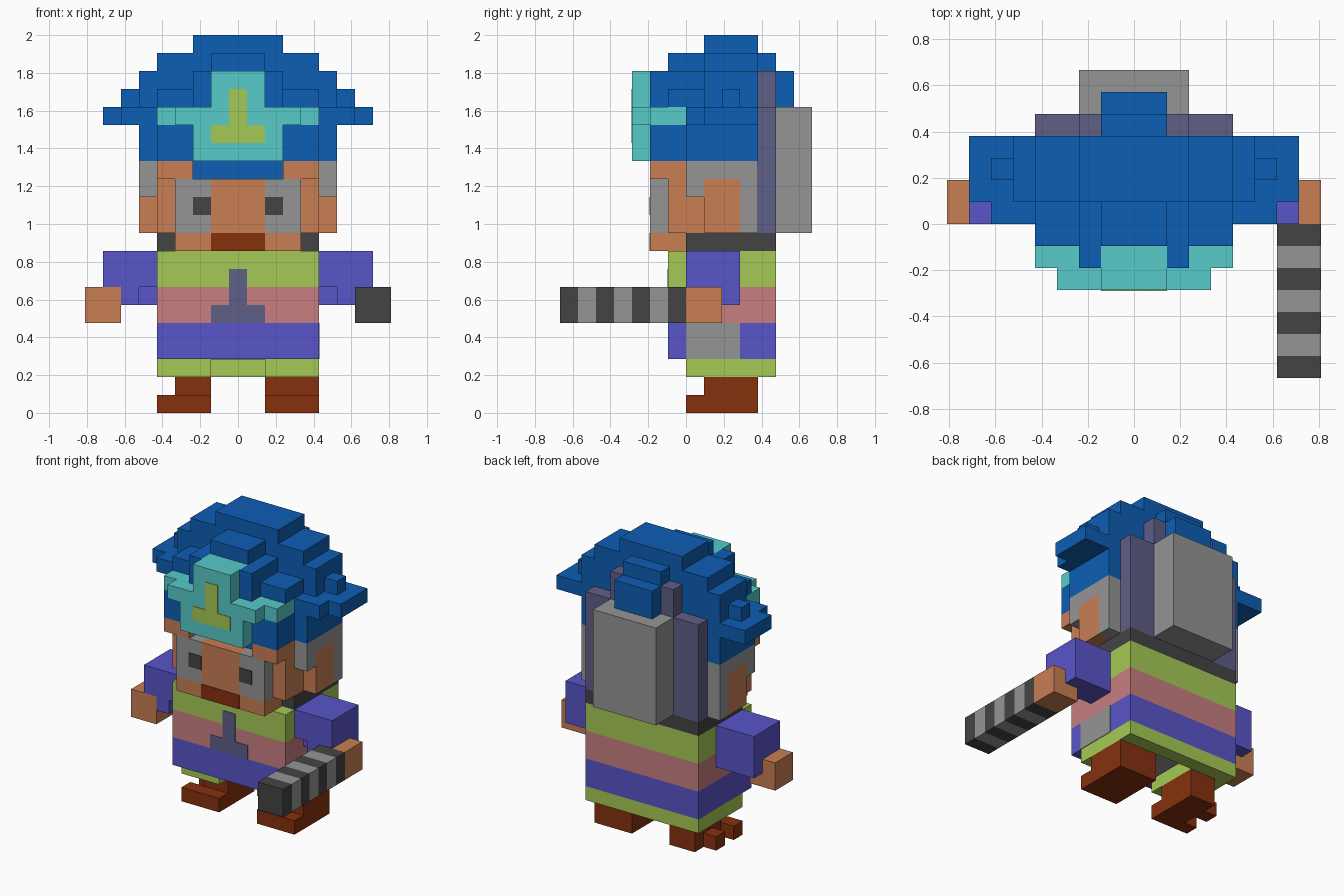
import bpy
import bmesh
from mathutils import Vector

old = bpy.data.objects.get("Cube")
if old:
    bpy.data.objects.remove(old, do_unlink=True)

UNIT = 2 / 21    # edge of one block
SKIN = 0.04      # thickness of painted plates, in blocks


def linear(c):
    c /= 255
    return c / 12.92 if c <= 0.04045 else ((c + 0.055) / 1.055) ** 2.4


def material(name, hex_code):
    mat = bpy.data.materials.new(name)
    rgb = [linear(c) for c in bytes.fromhex(hex_code)]
    mat.diffuse_color = (*rgb, 1)
    mat.use_nodes = True
    shader = mat.node_tree.nodes["Principled BSDF"]
    shader.inputs["Base Color"].default_value = (*rgb, 1)
    shader.inputs["Roughness"].default_value = 0.9
    return mat


blue = material("hat blue", "0D5EB4")
teal = material("badge teal", "57CBCA")
lime = material("lime", "A5C955")
orange = material("skin orange", "C87E54")
grey = material("grey", "959595")
dark = material("dark grey", "444444")
brown = material("brown", "86310E")
violet = material("violet", "5955C9")
mauve = material("mauve", "5F5E87")
pink = material("pink", "C87F81")


def blocks(name, mat, *boxes, mirror=False):
    """One object from boxes given as x, y and z ranges in block units."""
    bm = bmesh.new()
    for x0, x1, y0, y1, z0, z1 in boxes:
        spans = [(x0, x1), (-x1, -x0)] if mirror else [(x0, x1)]
        for a, b in spans:
            low, high = Vector((a, y0, z0)), Vector((b, y1, z1))
            verts = bmesh.ops.create_cube(bm, size=1)["verts"]
            bmesh.ops.scale(bm, vec=(high - low) * UNIT, verts=verts)
            bmesh.ops.translate(bm, vec=(low + high) * UNIT / 2, verts=verts)
    mesh = bpy.data.meshes.new(name)
    bm.to_mesh(mesh)
    bm.free()
    mesh.materials.append(mat)
    obj = bpy.data.objects.new(name, mesh)
    bpy.context.collection.objects.link(obj)
    return obj


def centred(half, *ranges):
    return (-half, half, *ranges)


def emblem(name, mat, front, bottom):
    """Upside-down T painted on a front face."""
    blocks(name, mat,
           centred(1.5, front - SKIN, front, bottom, bottom + 1),
           centred(0.5, front - SKIN, front, bottom + 1, bottom + 3))


# Feet: a plain left shoe and a right shoe with side toes
blocks("left_foot", brown, (1.5, 4.5, 0, 4, 0, 1), (1.5, 4.5, 1, 4, 1, 2))
blocks("right_foot", brown,
       (-3.5, -1.5, 0, 4, 0, 1), (-3.5, -1.5, 1, 4, 1, 2),
       *[(-4.5, -3.5, y, y + 1, 0, 1) for y in (0, 2)])

# Coat: hem open between the legs, then three bands
blocks("coat_hem", lime, (1.5, 4.5, 0, 5, 2, 3), (0, 1.5, 4, 5, 2, 3),
       mirror=True)
for name, mat, z in (("coat_skirt", violet, 3), ("coat_waist", pink, 5),
                     ("coat_chest", lime, 7)):
    blocks(name, mat, centred(4.5, -1, 5, z, z + 2))
blocks("coat_lining", grey, centred(1.5, 0, 4, 3 - SKIN, 3))
blocks("side_patch", grey, (4.5, 4.5 + SKIN, 0, 3, 3, 5))
emblem("coat_emblem", mauve, -1, 5)

# Arms and hands
blocks("sleeves", violet, (4.5, 7.5, 0, 3, 7, 9), (5.5, 6.5, 0, 3, 6, 7),
       (6.5, 7.5, 2, 3, 6, 7), (4.5, 5.5, 1, 3, 6, 7), mirror=True)
blocks("hands", orange, (6.5, 8.5, 0, 2, 5, 7), mirror=True)

# Striped baton held forward in the left hand
for i in range(7):
    blocks("baton_stripe", grey if i % 2 else dark,
           (6.5, 8.5, -i - 1, -i, 5, 7))

# Neck, chin and mouth
blocks("collar", dark, centred(4.5, 0, 5, 9, 10))
blocks("chin", orange, centred(3.5, -2, 0, 9, 10))
blocks("mouth", brown, centred(1.5, -2 - SKIN, -2, 9, 10))

# Face
blocks("face", orange, centred(4.5, -1, 1, 10, 13),
       centred(1.5, -2, -1, 10, 13))
blocks("cheeks", grey, (1.5, 3.5, -2, -1, 10, 13), mirror=True)
blocks("eyes", dark, (1.5, 2.5, -2 - SKIN, -2, 11, 12), mirror=True)
blocks("temples", orange, (2.5, 4.5, -2, 0, 13, 14), mirror=True)

# Side hair around the ears
blocks("skull", grey, centred(4.5, 1, 4, 10, 14))
blocks("side_hair", grey, (4.5, 5.5, 0, 4, 13, 14), (4.5, 5.5, 0, 1, 12, 13),
       (4.5, 5.5, 3, 4, 10, 13), mirror=True)
blocks("ears", orange, (4.5, 5.5, 1, 3, 10, 13), mirror=True)

# Hat: cap, stepped crown and brim
blocks("hat_cap", blue, centred(2.5, -1, 1, 13, 14),
       centred(4.5, -2, 0, 14, 16), centred(5.5, 0, 4, 14, 16))
blocks("hat_brim", blue, centred(2.5, -2, 0, 16, 17),
       centred(6.5, 0, 1, 16, 17), centred(7.5, 1, 4, 16, 17))
blocks("hat_crown", blue,
       centred(4.5, -1, 1, 17, 18), centred(2.5, -1, 1, 18, 19),
       centred(5.5, 1, 4, 17, 19), centred(4.5, 1, 4, 19, 20),
       centred(1.5, -1, 1, 19, 20), centred(2.5, 1, 4, 20, 21))
blocks("hat_back", blue, centred(1.5, 4, 6, 17, 19),
       centred(1.5, 4, 5, 19, 20))
blocks("hat_knobs", blue, (5.5, 6.5, 2, 3, 17, 18),
       (1.5, 2.5, -2, -1, 17, 19), mirror=True)

# Badge on the front of the hat
blocks("badge", teal, centred(2.5, -3, -2, 14, 16),
       centred(3.5, -3, -2, 16, 17), centred(1.5, -3, -1, 17, 19))
blocks("badge_wings", teal, (2.5, 4.5, -2, 0, 16, 17), mirror=True)
emblem("badge_emblem", lime, -3, 15)

# Back pack and its straps
blocks("pack_frame", mauve, centred(4.5, 4, 5, 10, 17))
blocks("pack_straps", mauve, (1.5, 2.5, 4, 5, 17, 19), mirror=True)
blocks("pack", grey, centred(2.5, 5, 7, 10, 17))
